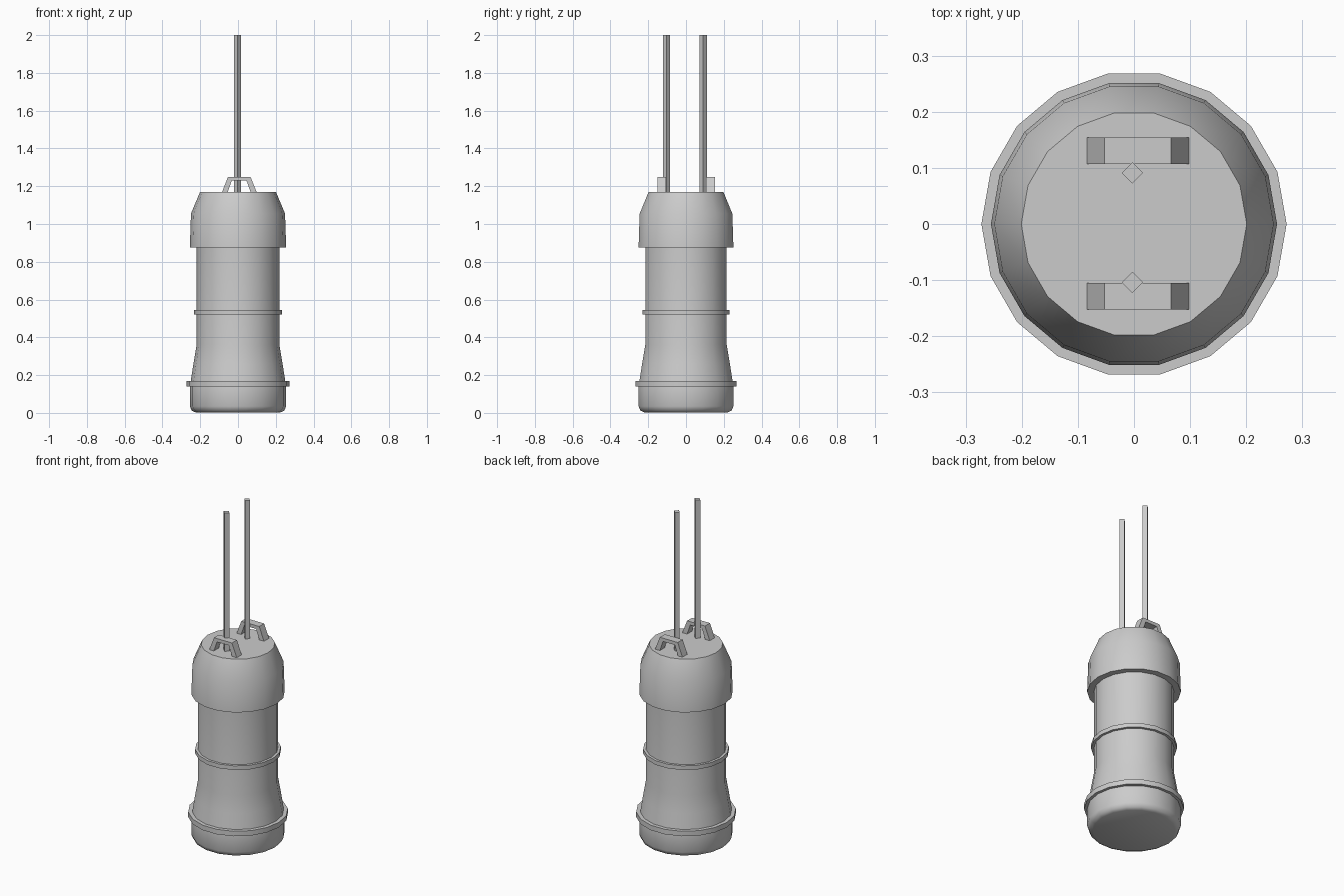
import bpy, bmesh, math
from mathutils import Vector

if "Cube" in bpy.data.objects:
    bpy.data.objects.remove(bpy.data.objects["Cube"])


def finish(name, bm, smooth=None):
    bmesh.ops.recalc_face_normals(bm, faces=bm.faces)
    me = bpy.data.meshes.new(name)
    bm.to_mesh(me)
    bm.free()
    ob = bpy.data.objects.new(name, me)
    bpy.context.collection.objects.link(ob)
    if smooth:
        bpy.ops.object.select_all(action='DESELECT')
        ob.select_set(True)
        bpy.context.view_layer.objects.active = ob
        bpy.ops.object.shade_smooth_by_angle(angle=math.radians(smooth))
    return ob


def lathe(name, profile, sides=18, centre=(0, 0), smooth=None, closed=False):
    """Revolve (radius, z) points; cap the ends, or join them when closed."""
    bm = bmesh.new()
    rows = []
    for r, z in profile:
        rows.append([bm.verts.new((centre[0] + r * math.cos(math.tau * i / sides),
                                   centre[1] + r * math.sin(math.tau * i / sides), z))
                     for i in range(sides)])
    pairs = list(zip(rows, rows[1:])) + ([(rows[-1], rows[0])] if closed else [])
    for a, b in pairs:
        for i in range(sides):
            j = (i + 1) % sides
            bm.faces.new((a[i], a[j], b[j], b[i]))
    if not closed:
        bm.faces.new(rows[0][::-1])
        bm.faces.new(rows[-1])
    return finish(name, bm, smooth)


# Flared main body with rounded foot
lathe("body", [(0.225, 0.003), (0.245, 0.012), (0.255, 0.035), (0.255, 0.14),
               (0.25, 0.17), (0.236, 0.26), (0.219, 0.36), (0.219, 0.9)], smooth=60)

# Raised bands around the body
for name, r, z0, z1 in (("lower_band", 0.272, 0.14, 0.17), ("middle_band", 0.234, 0.52, 0.545)):
    lathe(name, [(r - 0.03, z0), (r, z0), (r, z1), (r - 0.03, z1)], smooth=30, closed=True)

# Tapered cap
lathe("cap", [(0.255, 0.875), (0.249, 1.055), (0.201, 1.17)], smooth=35)

# Trapezoid carrying handles
outer = [(-0.086, 1.165), (-0.053, 1.25), (0.066, 1.25), (0.1, 1.165)]
inner = [(0.068, 1.165), (0.045, 1.23), (-0.033, 1.23), (-0.056, 1.165)]
for name, y0, y1 in (("front_handle", -0.152, -0.105), ("back_handle", 0.107, 0.154)):
    bm = bmesh.new()
    o = [bm.verts.new((x, y0, z)) for x, z in outer]
    n = [bm.verts.new((x, y0, z)) for x, z in reversed(inner)]
    faces = [bm.faces.new((o[i], o[i + 1], n[i + 1], n[i])) for i in range(3)]
    ext = bmesh.ops.extrude_face_region(bm, geom=faces, use_keep_orig=True)
    moved = [v for v in ext["geom"] if isinstance(v, bmesh.types.BMVert)]
    bmesh.ops.translate(bm, verts=moved, vec=Vector((0, y1 - y0, 0)))
    finish(name, bm)

# Four-sided suspension rods
for name, y in (("front_rod", -0.104), ("back_rod", 0.091)):
    lathe(name, [(0.019, 1.165), (0.019, 2.0)], sides=4, centre=(-0.003, y))
